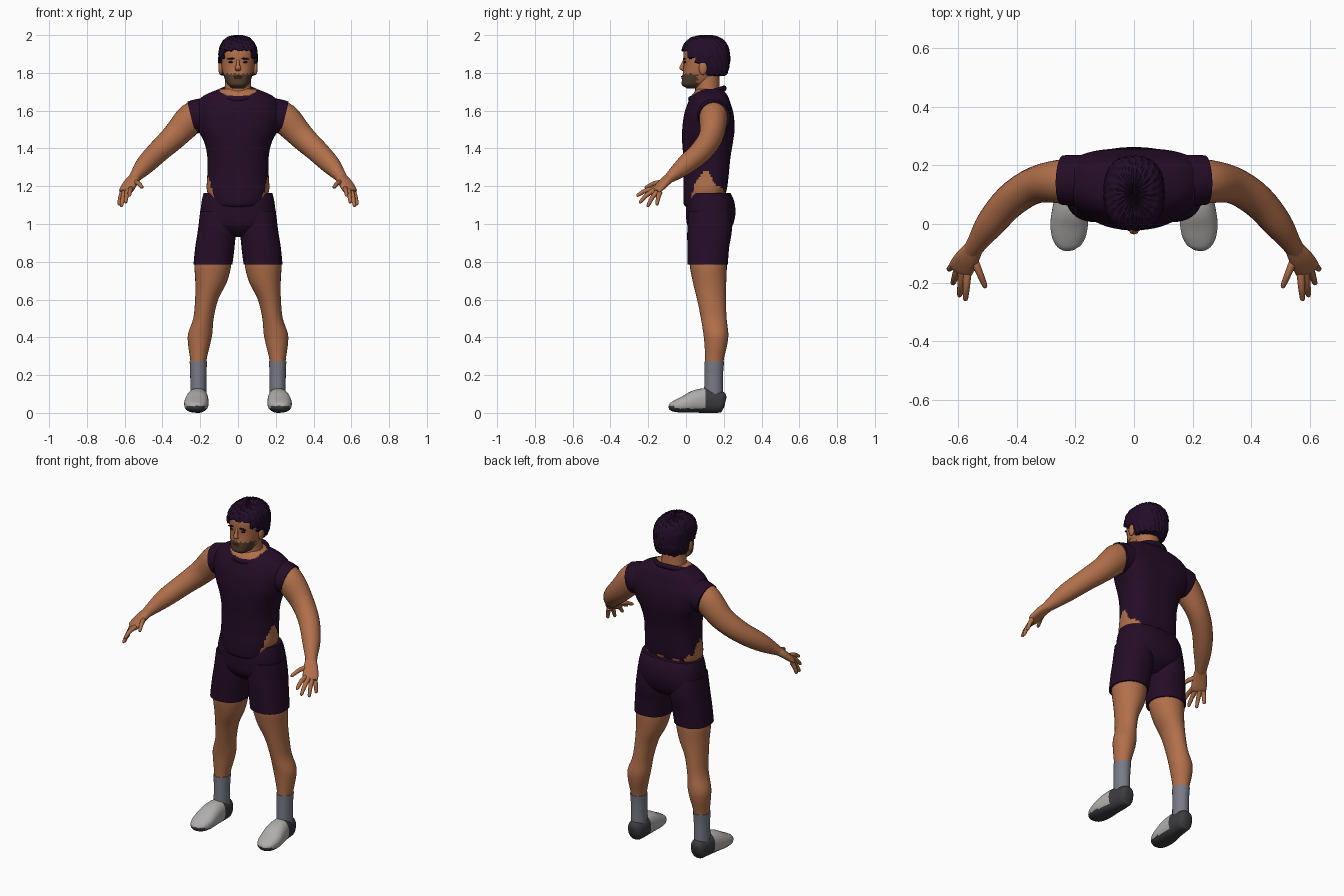
import bpy, bmesh
from math import sin, cos, pi, radians, atan2
from mathutils import Vector, noise

cube = bpy.data.objects.get("Cube")
if cube:
    bpy.data.objects.remove(cube)


def material(name, r, g, b):
    m = bpy.data.materials.new(name)
    m.use_nodes = True
    m.diffuse_color = (r, g, b, 1)
    bsdf = m.node_tree.nodes["Principled BSDF"]
    bsdf.inputs["Base Color"].default_value = (r, g, b, 1)
    bsdf.inputs["Roughness"].default_value = 0.8
    return m


SKIN = material("skin", .44, .16, .07)
CLOTH = material("dark plum cloth", .018, .004, .02)
HAIR = material("dark hair", .016, .004, .021)
STUBBLE = material("stubble", .085, .045, .025)
SOCK = material("grey sock", .19, .195, .24)
WHITE = material("pale shoe", .43, .42, .41)
SOLE = material("charcoal shoe", .045, .045, .05)
LIP = material("lips", .2, .065, .045)


def finish(name, bm, mats, rule=None, sharp=50):
    """Turn a bmesh into a smooth object, colouring faces by a rule."""
    bmesh.ops.recalc_face_normals(bm, faces=bm.faces)
    for f in bm.faces:
        f.smooth = True
        if rule:
            f.material_index = rule(f.calc_center_median())
    me = bpy.data.meshes.new(name)
    bm.to_mesh(me)
    bm.free()
    for m in mats:
        me.materials.append(m)
    me.set_sharp_from_angle(angle=radians(sharp))
    ob = bpy.data.objects.new(name, me)
    bpy.context.collection.objects.link(ob)
    return ob


def smooth_rings(rings, steps):
    """Catmull-Rom interpolation of the ring values."""
    pts = [rings[0]] + list(rings) + [rings[-1]]
    out = []
    for a, b, c, d in zip(pts, pts[1:], pts[2:], pts[3:]):
        for k in range(steps):
            t = k / steps
            out.append([q + t / 2 * (r - p + t * (2*p - 5*q + 4*r - s + t * (3*q - p - 3*r + s)))
                        for p, q, r, s in zip(a, b, c, d)])
    return out + [list(rings[-1])]


def loft(name, rings, mats, rule=None, n=24, steps=4, power=2, flat=True, warp=None):
    """Skin (x, y, z, width, depth) rings; flat rings stay horizontal."""
    rows = smooth_rings(rings, steps)
    bm = bmesh.new()
    loops = []
    for i, (x, y, z, w, d) in enumerate(rows):
        side, up = Vector((1, 0, 0)), Vector((0, 1, 0))
        if not flat:
            prev, nxt = rows[max(i - 1, 0)], rows[min(i + 1, len(rows) - 1)]
            t = (Vector(nxt[:3]) - Vector(prev[:3])).normalized()
            side = t.cross((0, 0, 1)).normalized()
            up = side.cross(t)
        loop = []
        for k in range(n):
            c, s = cos(2 * pi * k / n), sin(2 * pi * k / n)
            r = (abs(c) ** power + abs(s) ** power) ** (-1 / power)
            co = Vector((x, y, z)) + side * (w * c * r) + up * (d * s * r)
            loop.append(bm.verts.new(warp(co) if warp else co))
        loops.append(loop)
    for a, b in zip(loops, loops[1:]):
        for k in range(n):
            j = (k + 1) % n
            bm.faces.new((a[k], a[j], b[j], b[k]))
    bm.faces.new(loops[0])
    bm.faces.new(loops[-1])
    return finish(name, bm, mats, rule)


def profile(rows):
    """Centred rings from (height, front, back, half width)."""
    return [(0, (f + b) / 2, z, w, (b - f) / 2) for z, f, b, w in rows]


def ball(name, loc, radii, mat, tilt=0):
    bm = bmesh.new()
    bmesh.ops.create_uvsphere(bm, u_segments=16, v_segments=10, radius=1)
    ob = finish(name, bm, [mat])
    ob.location, ob.scale, ob.rotation_euler = loc, radii, (0, tilt, 0)
    return ob


# Torso: sleeveless shirt with a ragged hem and open neckline
def shirt_rule(c):
    if c.z > 1.63 and (c.x / .1) ** 2 + ((c.y - .1) / .085) ** 2 < 1:
        return 1
    if c.y < .03:
        return 0
    hem = 1.29 - (2 * (.09 - c.y) if c.y < .09 else c.y - .09)
    return int(c.z < hem + .012 * sin(90 * c.y + 60 * c.x))


loft("shirt", profile([
    (1.09, 0, .16, .11), (1.11, -.013, .19, .14), (1.18, -.014, .215, .165),
    (1.25, -.012, .225, .163), (1.35, -.014, .235, .162), (1.43, -.02, .248, .178),
    (1.5, -.02, .257, .212), (1.58, -.01, .252, .234), (1.64, .01, .235, .222),
    (1.68, .03, .22, .18), (1.705, .05, .2, .125), (1.715, .06, .19, .1)]),
    [CLOTH, SKIN], shirt_rule, n=72, steps=6, power=2.5,
    warp=lambda v: v + Vector((0, .5 * v.x * v.x, 0)))

# Collar ring, low at the front
bm = bmesh.new()
rim = []
for i in range(40):
    a = 2 * pi * i / 40
    mid = Vector((.105 * cos(a), .113 + .09 * sin(a), 1.69 + .028 * sin(a)))
    out = Vector((cos(a), sin(a), 0))
    rim.append([bm.verts.new(mid + out * .012 * cos(b * pi / 4) + Vector((0, 0, .016 * sin(b * pi / 4))))
                for b in range(8)])
for i in range(40):
    p, q = rim[i], rim[(i + 1) % 40]
    for b in range(8):
        bm.faces.new((p[b], q[b], q[(b + 1) % 8], p[(b + 1) % 8]))
finish("collar", bm, [CLOTH])

# Shorts seat
loft("shorts_seat", profile([
    (.93, .07, .18, .05), (.96, .03, .225, .12), (1.0, .005, .25, .185), (1.06, 0, .262, .198),
    (1.12, .002, .255, .192), (1.165, .015, .235, .182)]), [CLOTH], n=48, power=2.4)

# Neck and head with stubble on the jaw
loft("neck", [(0, .125, 1.62, .09, .075), (0, .115, 1.7, .073, .066), (0, .11, 1.8, .066, .066)], [SKIN])


def jaw_rule(c):
    return int(c.z < 1.795 + .006 * sin(300 * c.x) and c.y < .06 + .008 * sin(250 * c.z))


loft("head", profile([
    (1.718, .005, .07, .03), (1.735, -.021, .11, .052), (1.76, -.022, .15, .067),
    (1.8, -.016, .18, .08), (1.84, -.012, .2, .088), (1.88, -.014, .205, .09),
    (1.92, -.01, .205, .09), (1.96, .01, .18, .075), (1.985, .05, .14, .04)]),
    [SKIN, STUBBLE], jaw_rule, n=64, steps=5, power=2.3)
loft("nose", [(0, -.006, 1.872, .008, .008), (0, -.018, 1.845, .009, .01),
              (0, -.023, 1.823, .016, .012), (0, -.012, 1.81, .01, .006)], [SKIN], n=16)
ball("upper_lip", (0, -.02, 1.781, ), (.022, .006, .004), STUBBLE)
ball("mouth", (0, -.021, 1.773), (.02, .006, .004), LIP)

# Hair: boxy dome with waves, tucked into the head below the hairline
bm = bmesh.new()
bmesh.ops.create_uvsphere(bm, u_segments=96, v_segments=64, radius=1)
for v in bm.verts:
    p = v.co
    e = 2.5
    p /= (abs(p.x) ** e + abs(p.y) ** e + abs(p.z) ** e) ** (1 / e)
    wave = .97 + .02 * sin(26 * atan2(p.y, p.x) + 9 * p.z) + .025 * noise.noise(p * 5)
    p *= min(wave, 1)
    p.z *= .12 if p.z > 0 else .15
    p.x, p.y, p.z = .106 * p.x, .103 + .132 * p.y, 1.882 + p.z
    line = 1.917 if p.y < .005 else 1.875 if p.y < .045 else 1.85 if p.y < .11 else 1.785
    line += .008 * noise.noise(p * 60)
    if p.z < line:
        p.x, p.y, p.z = .7 * p.x, .103 + .7 * (p.y - .103), line
finish("hair", bm, [HAIR])

# Paired parts
for s, label in ((1, "left_"), (-1, "right_")):
    def flip(rings):
        return [(s * r[0], *r[1:]) for r in rings]

    def limb(name, rings, mat, **kw):
        loft(label + name, flip(rings), [mat], flat=False, **kw)

    # Face details
    ball(label + "eye", (s * .035, -.004, 1.857), (.015, .007, .006), HAIR)
    ball(label + "brow", (s * .037, -.009, 1.875), (.023, .007, .005), HAIR, s * .1)
    ball(label + "ear", (s * .092, .09, 1.825), (.012, .022, .036), SKIN)

    # Arm hole and arm
    limb("armhole", [(.1, .145, 1.58, .085, .08), (.19, .148, 1.575, .088, .09),
                     (.245, .15, 1.563, .084, .088)], CLOTH, n=32)
    limb("arm", [(.17, .145, 1.6, .07, .07), (.245, .145, 1.56, .075, .082),
                 (.335, .133, 1.465, .063, .069), (.42, .08, 1.385, .058, .06),
                 (.49, 0, 1.315, .05, .052), (.535, -.065, 1.262, .035, .035),
                 (.555, -.095, 1.238, .031, .024)], SKIN)

    # Hand
    limb("palm", [(.543, -.08, 1.25, .03, .025), (.567, -.115, 1.22, .04, .022),
                  (.59, -.152, 1.182, .043, .017), (.597, -.163, 1.172, .036, .011)], SKIN, power=2.4)
    fingers = {
        "index": ((.568, -.17, 1.185), (.575, -.262, 1.15)),
        "middle": ((.585, -.165, 1.18), (.595, -.248, 1.112)),
        "ring": ((.6, -.152, 1.172), (.618, -.205, 1.092)),
        "little": ((.612, -.138, 1.168), (.632, -.155, 1.1)),
        "thumb": ((.548, -.115, 1.222), (.505, -.218, 1.193))}
    for name, (root, tip) in fingers.items():
        a, b = Vector(root), Vector(tip)
        knuckle = a.lerp(b, .5) + Vector((0, 0, .008))
        limb(name + "_finger", [(*a, .014, .014), (*knuckle, .012, .012),
                                (*a.lerp(b, .9), .009, .009), (*b, .004, .004)], SKIN, n=12)

    # Leg, shorts leg and sock
    loft(label + "leg", flip([
        (.13, .115, .85, .09, .095), (.133, .118, .78, .097, .098), (.143, .125, .69, .083, .088),
        (.166, .135, .6, .061, .076), (.183, .147, .5, .054, .068), (.2, .158, .42, .064, .066),
        (.206, .158, .36, .058, .06), (.21, .15, .27, .042, .048), (.21, .145, .15, .038, .045)]),
        [SKIN], n=32)
    loft(label + "shorts_leg", flip([
        (.11, .125, 1.07, .09, .11), (.112, .125, .97, .1, .118), (.122, .118, .88, .104, .111),
        (.133, .114, .785, .103, .107)]), [CLOTH], n=40, power=2.3)
    loft(label + "sock", flip([
        (.21, .15, .272, .046, .052), (.21, .147, .2, .043, .049), (.21, .145, .08, .042, .05)]), [SOCK])

    # Shoe: dark heel and sole, pale upper
    def shoe_rule(c):
        return int(c.y > .105 or c.z < .024 + .012 * (c.y < -.06))

    loft(label + "shoe", flip([
        (.21, .208, .055, .025, .028), (.21, .192, .058, .042, .054), (.21, .15, .061, .05, .061),
        (.213, .1, .065, .055, .065), (.217, .05, .06, .061, .06), (.221, 0, .047, .064, .047),
        (.222, -.045, .037, .057, .035), (.22, -.075, .031, .04, .024), (.218, -.089, .028, .016, .011)]),
        [WHITE, SOLE], shoe_rule, n=40, steps=5, power=2.4, flat=False)
